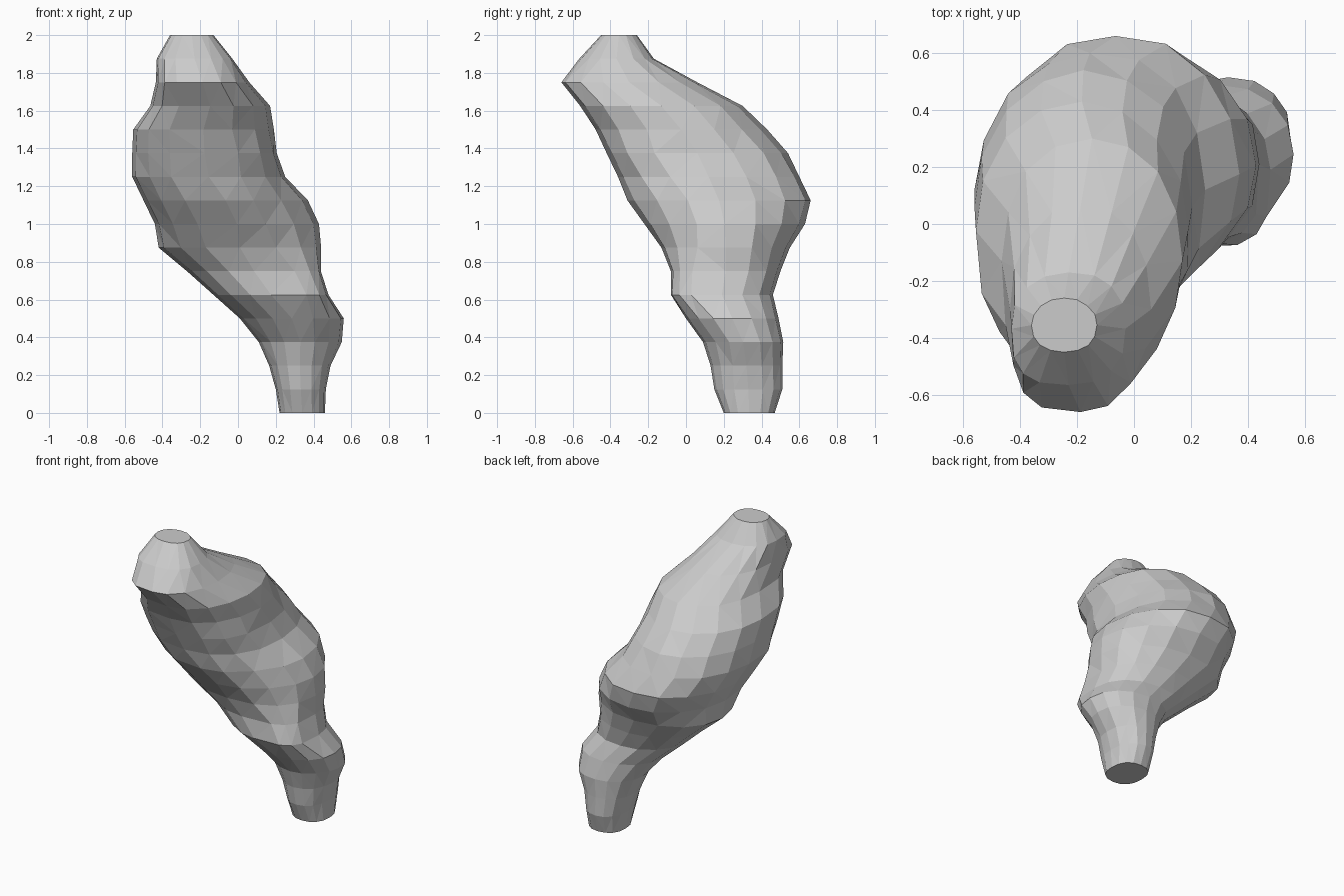
import bpy, bmesh, math, random

if "Cube" in bpy.data.objects:
    bpy.data.objects.remove(bpy.data.objects["Cube"])

random.seed(4)
SIDES = 16
STEP = .125

# Evenly spaced sections of the leaning body, from the foot up:
# x min, x max, y min, y max, then corner squareness
# (back right, back left, front left, front right)
SECTIONS = [
    (.22, .46, .20, .47, 2.3, 2.3, 2.3, 2.3),
    (.20, .465, .15, .51, 2.2, 2.2, 2.2, 2.2),
    (.165, .49, .13, .51, 2.2, 2.1, 2.1, 2.0),
    (.11, .55, .09, .515, 2.2, 2.0, 2.0, 1.8),
    (.01, .56, .00, .49, 2.2, 2.0, 1.9, 2.1),
    (-.13, .48, -.08, .46, 2.1, 2.0, 1.9, 3.8),
    (-.27, .44, -.08, .50, 2.2, 2.0, 2.0, 3.8),
    (-.42, .44, -.13, .55, 2.1, 2.0, 2.2, 2.3),
    (-.44, .43, -.22, .63, 2.0, 2.0, 2.6, 1.8),
    (-.50, .37, -.31, .66, 2.1, 2.0, 2.7, 1.75),
    (-.56, .25, -.36, .60, 2.2, 1.9, 2.7, 2.2),
    (-.56, .205, -.42, .54, 2.1, 1.9, 2.6, 2.5),
    (-.555, .19, -.48, .43, 2.0, 2.0, 2.6, 2.1),
    (-.465, .17, -.56, .30, 2.1, 2.1, 2.9, 2.0),
    (-.435, .06, -.66, .06, 2.3, 2.1, 3.2, 2.0),
    (-.43, -.03, -.565, -.17, 2.4, 2.2, 2.8, 2.3),
    (-.36, -.13, -.45, -.26, 2.0, 2.0, 2.2, 2.2),
]


def power(value, exponent):
    return math.copysign(abs(value) ** exponent, value)


def make_ring(bm, level, section):
    x0, x1, y0, y1 = section[:4]
    ring = []
    for i in range(SIDES):
        a = 2 * math.pi * i / SIDES
        square = section[4 + i * 4 // SIDES]
        r = 1.008 + random.uniform(-.012, .012)
        x = (x0 + x1) / 2 + r * power(math.cos(a), 2 / square) * (x1 - x0) / 2
        y = (y0 + y1) / 2 + r * power(math.sin(a), 2 / square) * (y1 - y0) / 2
        x, y = min(max(x, x0), x1), min(max(y, y0), y1)
        ring.append(bm.verts.new((x, y, level * STEP)))
    return ring


# Faceted body, lofted from foot to blunt tip
bm = bmesh.new()
rings = [make_ring(bm, k, s) for k, s in enumerate(SECTIONS)]
for low, high in zip(rings, rings[1:]):
    for i in range(SIDES):
        j = (i + 1) % SIDES
        bm.faces.new((low[i], low[j], high[j], high[i]))
sides = bm.faces[:]

# Flat foot and flat tip
bm.faces.new(rings[0][::-1])
bm.faces.new(rings[-1])

bmesh.ops.triangulate(bm, faces=sides, quad_method='SHORT_EDGE')
bmesh.ops.recalc_face_normals(bm, faces=bm.faces[:])

mesh = bpy.data.meshes.new("leaning_body")
bm.to_mesh(mesh)
bm.free()
body = bpy.data.objects.new("leaning_body", mesh)
bpy.context.collection.objects.link(body)
